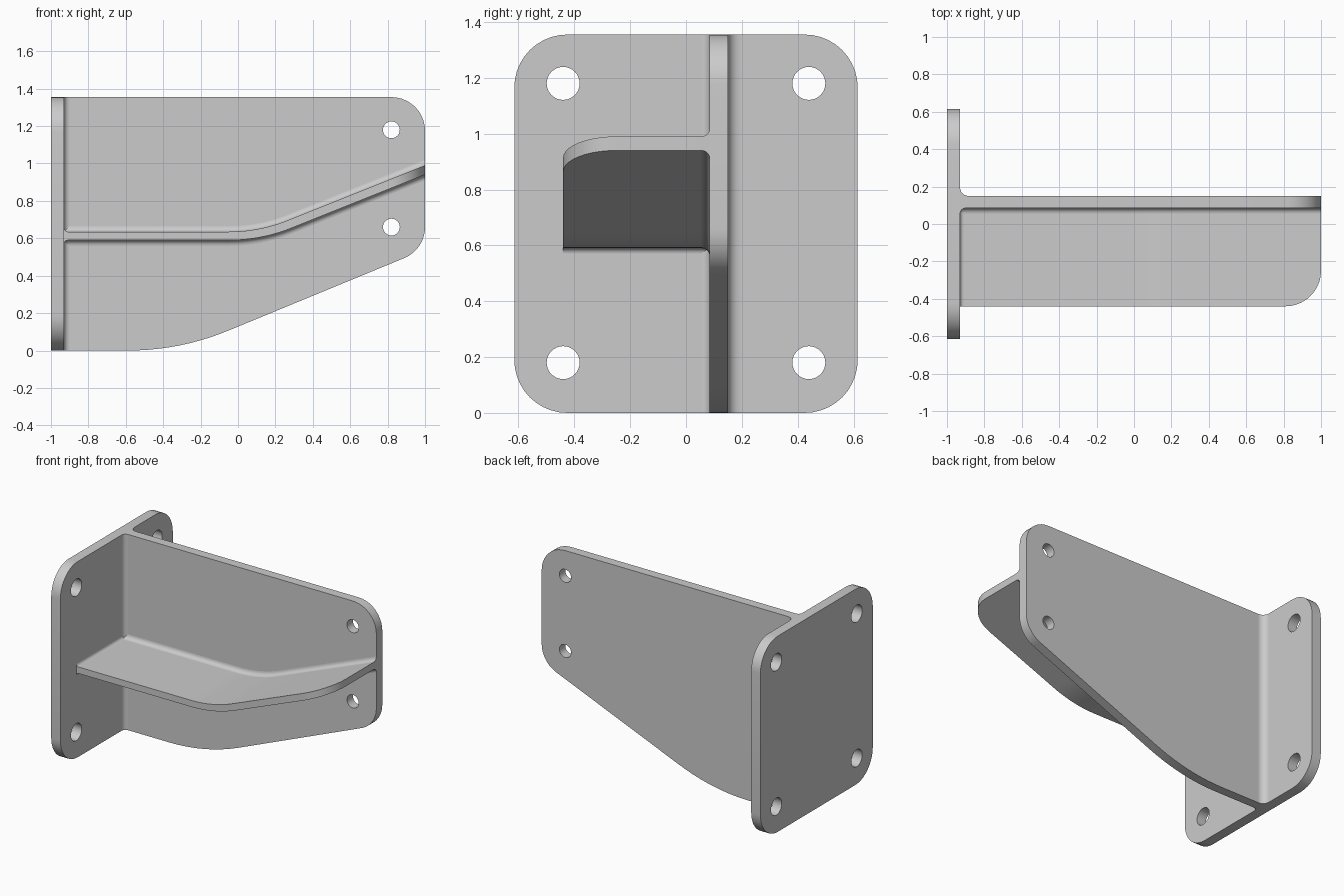
import bpy, bmesh
from math import sin, cos, pi
from mathutils import Vector

cube = bpy.data.objects.get("Cube")
if cube:
    bpy.data.objects.remove(cube, do_unlink=True)

AXES = {"X": lambda u, v, d: (d, u, v),
        "Y": lambda u, v, d: (u, d, v),
        "Z": lambda u, v, d: (u, v, d)}


def rounded(corners, steps=10):
    """Replace each (u, v, radius) corner by a tangent arc."""
    out = []
    for i, (u, v, r) in enumerate(corners):
        p = Vector((u, v))
        if r == 0:
            out.append(p)
            continue
        a = (Vector(corners[i - 1][:2]) - p).normalized()
        b = (Vector(corners[(i + 1) % len(corners)][:2]) - p).normalized()
        half = a.angle(b) / 2
        centre = p + (a + b).normalized() * r / sin(half)
        inward = (p - centre).normalized()
        side = Vector((-inward.y, inward.x))
        if side.dot(a) < 0:
            side = -side
        sweep = pi / 2 - half
        for k in range(steps + 1):
            t = sweep * (1 - 2 * k / steps)
            out.append(centre + r * (inward * cos(t) + side * sin(t)))
    return out


def finish(name, bm):
    bmesh.ops.recalc_face_normals(bm, faces=bm.faces)
    mesh = bpy.data.meshes.new(name)
    bm.to_mesh(mesh)
    bm.free()
    obj = bpy.data.objects.new(name, mesh)
    bpy.context.collection.objects.link(obj)
    return obj


def prism(name, outline, axis, start, end):
    """Extrude a closed outline along an axis."""
    bm = bmesh.new()
    place = AXES[axis]
    low, high = ([bm.verts.new(place(p[0], p[1], d)) for p in outline]
                 for d in (start, end))
    bm.faces.new(low)
    bm.faces.new(high)
    n = len(low)
    for i in range(n):
        j = (i + 1) % n
        bm.faces.new((low[i], low[j], high[j], high[i]))
    return finish(name, bm)


def fillet(name, path, a, b, r, steps=6):
    """Sweep a concave corner section between directions a and b."""
    bm = bmesh.new()
    a, b = Vector(a), Vector(b)
    angles = [pi / 2 * k / steps for k in range(steps + 1)]
    section = [Vector()] + [r * (a + b - a * cos(t) - b * sin(t)) for t in angles]
    rings = [[bm.verts.new(Vector(p) + s) for s in section] for p in path]
    n = len(section)
    for one, two in zip(rings, rings[1:]):
        for i in range(n):
            j = (i + 1) % n
            bm.faces.new((one[i], one[j], two[j], two[i]))
    bm.faces.new(rings[0])
    bm.faces.new(rings[-1])
    return finish(name, bm)


def combine(obj, cutter, operation):
    mod = obj.modifiers.new("cut", "BOOLEAN")
    mod.operation, mod.solver, mod.object = operation, "EXACT", cutter
    bpy.context.view_layer.objects.active = obj
    bpy.ops.object.modifier_apply(modifier=mod.name)
    bpy.data.objects.remove(cutter, do_unlink=True)


def drill(obj, axis, start, end, centres, r, sides=32):
    for u, v in centres:
        ring = [(u + r * cos(2 * pi * k / sides), v + r * sin(2 * pi * k / sides))
                for k in range(sides)]
        combine(obj, prism("hole_cutter", ring, axis, start, end), "DIFFERENCE")


HEIGHT, HALF = 1.355, 0.615
FACE = -0.93               # inner face of the mounting plate
FRONT, BACK = 0.085, 0.15  # faces of the upright web
EDGE = -0.44               # free edge of the shelf

# Mounting plate with four bolt holes
plate = prism("mounting_plate", rounded([(-HALF, 0, 0.19), (HALF, 0, 0.19),
              (HALF, HEIGHT, 0.19), (-HALF, HEIGHT, 0.19)]), "X", -1, FACE)
drill(plate, "X", -1.1, -0.8, [(y, z) for y in (-0.44, 0.44) for z in (0.18, 1.18)], 0.059)

# Tapered upright web with two holes
web = prism("upright_web", rounded([(FACE, 0, 0), (-0.31, 0, 1.4), (1, 0.54, 0.18),
            (1, HEIGHT, 0.18), (FACE, HEIGHT, 0)]), "Y", FRONT, BACK)
drill(web, "Y", 0, 0.3, [(0.82, 0.66), (0.82, 1.18)], 0.045)

# Bent shelf, trimmed to its plan outline
under = rounded([(-0.96, 0.59, 0), (0.125, 0.59, 0.9), (1.1, 0.98, 0)])
over = rounded([(-0.96, 0.635, 0), (0.113, 0.635, 0.85), (1.1, 1.03, 0)])
shelf = prism("bent_shelf", under + over[::-1], "Y", -0.6, 0.12)
plan = rounded([(FACE, EDGE, 0), (1, EDGE, 0.19), (1, FRONT, 0), (FACE, FRONT, 0)])
combine(shelf, prism("plan_cutter", plan, "Z", 0, HEIGHT), "INTERSECT")

# Fillets where the web meets the plate
for name, y, side, r in (("front", FRONT, -1, 0.03), ("back", BACK, 1, 0.045)):
    fillet(f"{name}_web_fillet", [(FACE, y, 0), (FACE, y, HEIGHT)],
           (1, 0, 0), (0, side, 0), r)

# Fillets where the shelf meets the web and the plate
for name, z, slope_end, bend, radius, side in (("upper", 0.635, 0.99, 0.113, 0.85, 1),
                                               ("lower", 0.59, 0.94, 0.125, 0.9, -1)):
    line = rounded([(FACE, z, 0), (bend, z, radius), (1, slope_end, 0)])
    fillet(f"{name}_shelf_fillet", [(p.x, FRONT, p.y) for p in line],
           (0, -1, 0), (0, 0, side), 0.03)
    fillet(f"{name}_root_fillet", [(FACE, EDGE, z), (FACE, FRONT, z)],
           (1, 0, 0), (0, 0, side), 0.02)

# Smooth the curved walls, keep the edges crisp
bpy.ops.object.select_all(action="DESELECT")
for obj in bpy.context.collection.objects:
    if obj.type == "MESH":
        obj.select_set(True)
        bpy.context.view_layer.objects.active = obj
bpy.ops.object.shade_smooth_by_angle()
